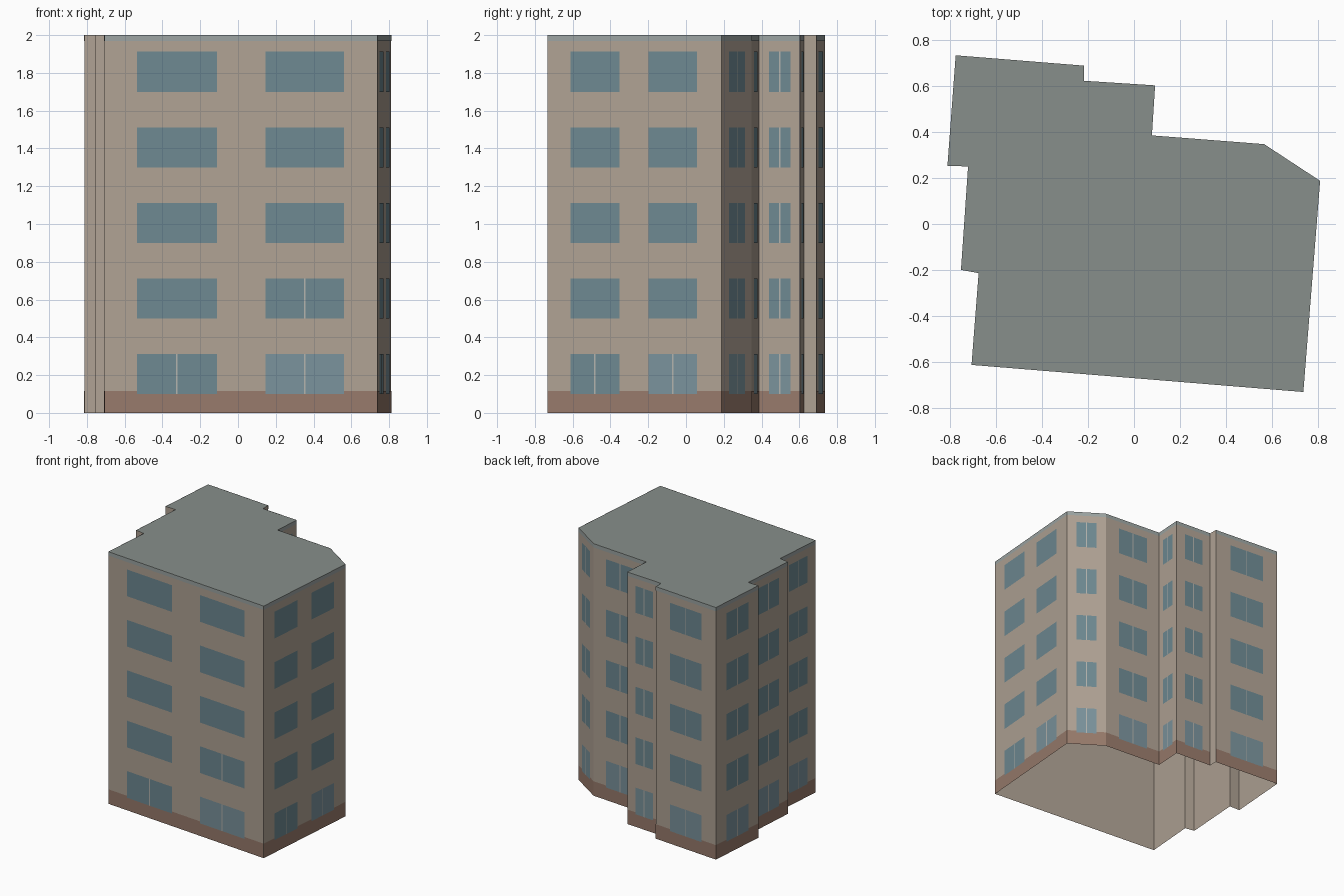
import bpy
from mathutils import Vector

if "Cube" in bpy.data.objects:
    bpy.data.objects.remove(bpy.data.objects["Cube"])

# Footprint, counter-clockwise from the front left corner
P = [(-0.708, -0.614), (0.738, -0.732), (0.811, 0.188), (0.567, 0.348), (0.078, 0.386),
     (0.092, 0.604), (-0.218, 0.624), (-0.218, 0.69), (-0.777, 0.735), (-0.813, 0.253),
     (-0.723, 0.251), (-0.754, -0.2), (-0.677, -0.214)]
N = len(P)
PLAIN = {6, 9, 11}                      # short step walls without detail
PAIRS = {0: [(0.12, 0.412), (0.59, 0.878)],
         1: [(0.13, 0.413), (0.58, 0.86)]}
SINGLE = [(0.24, 0.765)]
WIDE_MULLIONS = {(0, 0, 0), (0, 1, 0), (0, 1, 1), (1, 0, 0), (1, 1, 0)}  # wall, window, floor


def material(name, col):
    m = bpy.data.materials.new(name)
    m.diffuse_color = (*col, 1)
    m.use_nodes = True
    m.node_tree.nodes["Principled BSDF"].inputs["Base Color"].default_value = m.diffuse_color
    return m


def make(name, quads, mat):
    verts, faces = [], []
    for q in quads:
        faces.append(list(range(len(verts), len(verts) + len(q))))
        verts += [tuple(v) for v in q]
    me = bpy.data.meshes.new(name)
    me.from_pydata(verts, [], faces)
    me.materials.append(mat)
    ob = bpy.data.objects.new(name, me)
    bpy.context.collection.objects.link(ob)
    return ob


def panel(i, u0, u1, z0, z1, off):
    # Upright rectangle on wall i, between fractions u0 and u1, set off outwards
    a, b = Vector((*P[i], 0)), Vector((*P[(i + 1) % N], 0))
    d = (b - a).normalized()
    n = Vector((d.y, -d.x, 0)) * off
    p, q = a.lerp(b, u0) + n, a.lerp(b, u1) + n
    up = Vector((0, 0, 1))
    return [p + up * z0, q + up * z0, q + up * z1, p + up * z1]


walls, plinth, cornice, glass, pale_glass, mullions = [], [], [], [], [], []
for i in range(N):
    walls.append(panel(i, 0, 1, 0, 2, 0))
    if i in PLAIN:
        continue
    plinth.append(panel(i, 0, 1, 0, 0.115, 0.001))
    cornice.append(panel(i, 0, 1, 1.97, 2, 0.001))
    length = (Vector(P[(i + 1) % N]) - Vector(P[i])).length
    for w, (u0, u1) in enumerate(PAIRS.get(i, SINGLE)):
        for f in range(5):
            z0 = 0.1 + 0.4 * f
            # Ground floor glass is paler, except the first window of a pair
            pale = f == 0 and (i not in PAIRS or w == 1)
            (pale_glass if pale else glass).append(panel(i, u0, u1, z0, z0 + 0.212, 0.002))
            if i not in PAIRS or (i, w, f) in WIDE_MULLIONS:
                c, h = (u0 + u1) / 2, 0.004 / length
                mullions.append(panel(i, c - h, c + h, z0, z0 + 0.212, 0.003))

# Shell is open underneath, closed by a flat roof
make("walls", walls, material("render_beige", (0.43, 0.36, 0.295)))
make("roof", [[(x, y, 2) for x, y in P]], material("roof_grey", (0.245, 0.275, 0.26)))
make("plinth", plinth, material("plinth_brown", (0.31, 0.195, 0.147)))
make("cornice", cornice, material("cornice_grey", (0.33, 0.37, 0.36)))
make("windows", glass, material("glass_blue", (0.155, 0.25, 0.285)))
make("ground_windows", pale_glass, material("glass_pale", (0.195, 0.29, 0.33)))
make("window_mullions", mullions, material("mullion_light", (0.45, 0.45, 0.42)))
